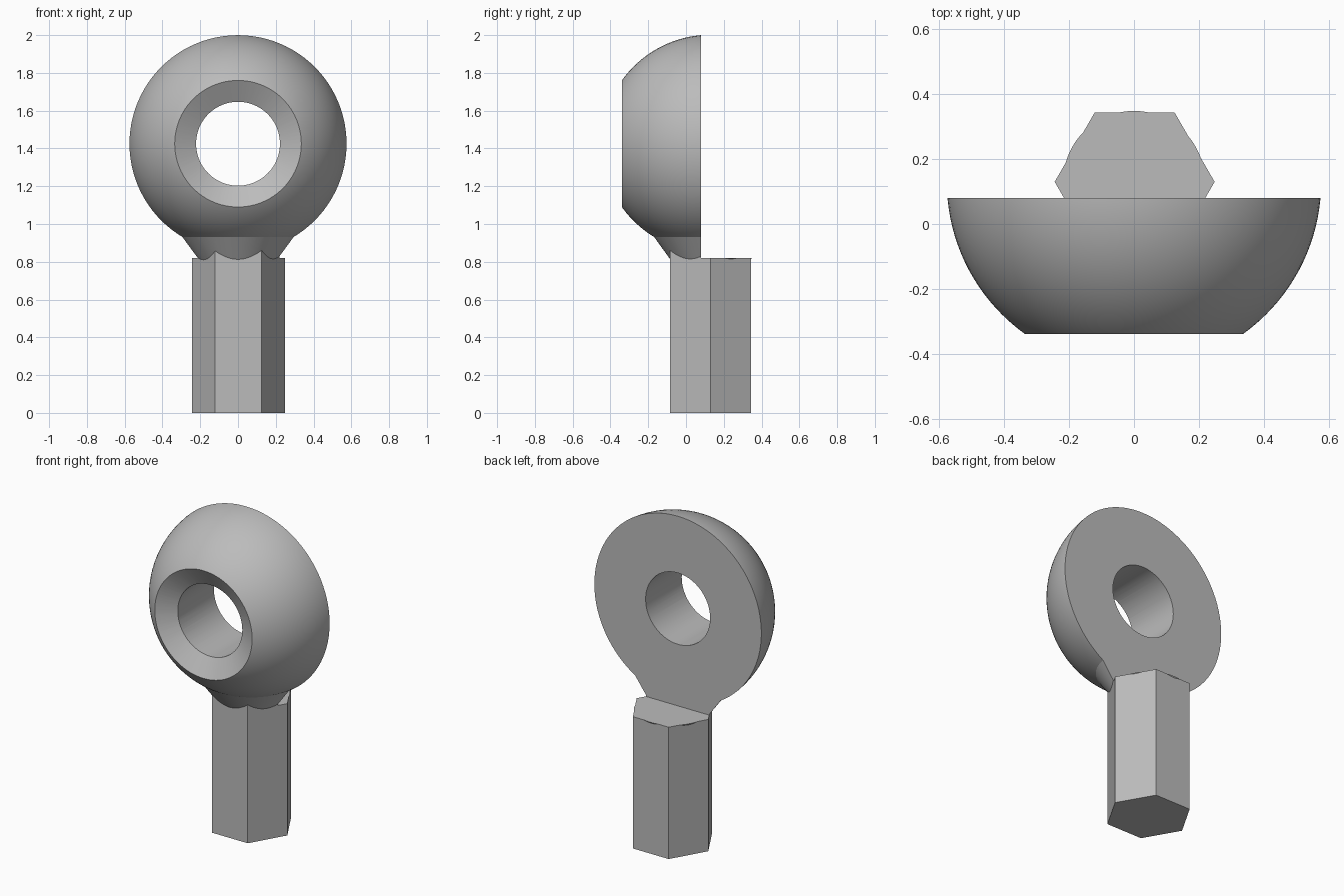
import bpy
import math

old = bpy.data.objects.get("Cube")
if old:
    bpy.data.objects.remove(old, do_unlink=True)

EYE_Z = 1.425      # height of the eye centre
AXIS_Y = 0.13      # shared axis of ball, neck and post
BACK_Y = 0.08      # flat back of the eye
FRONT_Y = -0.34    # flat front rim
POST_TOP = 0.82
HOLE_R, RIM_R, SINK = 0.222, 0.336, 0.065

steel = bpy.data.materials.new("grey_steel")
steel.use_nodes = True
colour = (0.5, 0.5, 0.5, 1)
steel.diffuse_color = colour
steel.node_tree.nodes["Principled BSDF"].inputs["Base Color"].default_value = colour


def named(name):
    ob = bpy.context.object
    ob.name = name
    return ob


def cone(name, r1, r2, depth, centre, rotation=(0, 0, 0), sides=96):
    bpy.ops.mesh.primitive_cone_add(vertices=sides, radius1=r1, radius2=r2,
                                    depth=depth, location=centre, rotation=rotation)
    return named(name)


def box(name, centre, size):
    bpy.ops.mesh.primitive_cube_add(size=1, location=centre)
    ob = named(name)
    ob.scale = size
    return ob


def combine(target, tool, operation):
    """Apply a boolean and remove its tool."""
    mod = target.modifiers.new(operation, 'BOOLEAN')
    mod.operation, mod.solver, mod.object = operation, 'EXACT', tool
    bpy.context.view_layer.update()
    bpy.ops.object.select_all(action='DESELECT')
    target.select_set(True)
    bpy.context.view_layer.objects.active = target
    bpy.ops.object.modifier_apply(modifier=mod.name)
    bpy.data.objects.remove(tool, do_unlink=True)


# Ball with its poles along the hole direction
bpy.ops.mesh.primitive_uv_sphere_add(segments=96, ring_count=64, radius=0.577,
                                     location=(0, AXIS_Y, EYE_Z),
                                     rotation=(math.pi / 2, 0, 0))
eye = named("rod_eye")

# Flared neck and hexagonal post, flat side to the front
neck_low, neck_high, flare = 0.7, 1.0, 0.72
neck_r = lambda z: 0.215 + flare * (z - 0.815)
neck = cone("neck", neck_r(neck_low), neck_r(neck_high), neck_high - neck_low,
            (0, AXIS_Y, (neck_low + neck_high) / 2))
post = cone("hex_post", 0.2465, 0.2465, 0.96, (0.002, AXIS_Y, 0.48),
            (0, 0, math.pi / 6), 6)
combine(eye, neck, 'UNION')
combine(eye, post, 'UNION')

# Flat back above the post, and flat front rim
combine(eye, box("back_cutter", (0, BACK_Y + 1, POST_TOP + 1), (3, 2, 2)), 'DIFFERENCE')
combine(eye, box("front_cutter", (0, FRONT_Y - 1, EYE_Z), (3, 2, 2)), 'DIFFERENCE')

# Through hole and wide countersink
facing = (-math.pi / 2, 0, 0)
combine(eye, cone("drill", HOLE_R, HOLE_R, 2, (0, 0, EYE_Z), facing), 'DIFFERENCE')
slope = (RIM_R - HOLE_R) / SINK
over = 0.05
sink = cone("countersink", RIM_R + slope * over, HOLE_R - slope * over, SINK + 2 * over,
            (0, FRONT_Y + SINK / 2, EYE_Z), facing)
combine(eye, sink, 'DIFFERENCE')

# Finish
eye.data.materials.clear()
eye.data.materials.append(steel)
bpy.ops.object.shade_smooth_by_angle(angle=math.radians(15))
